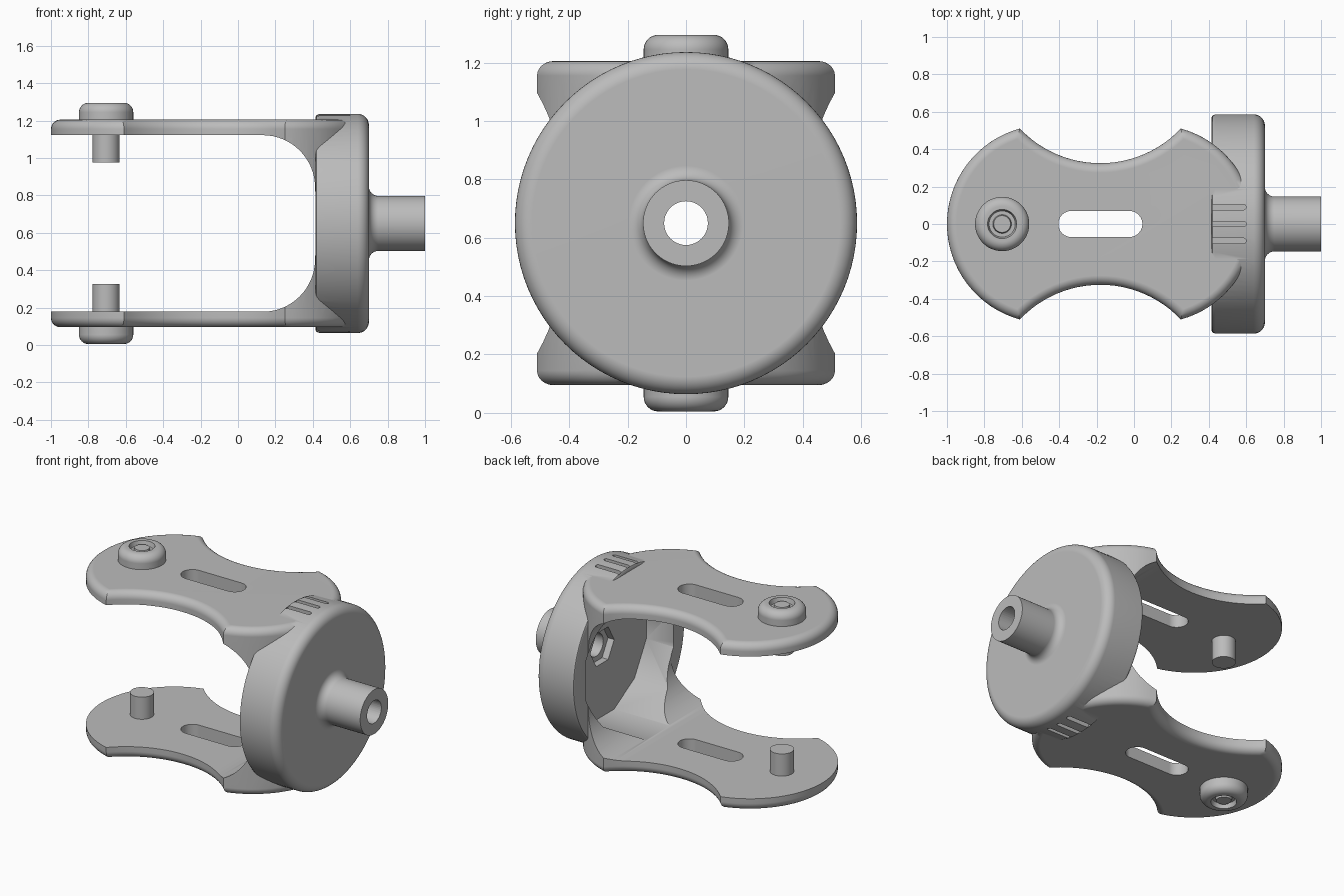
import bpy, bmesh
from math import pi, cos, sin, atan2, hypot
from mathutils import Matrix, Vector

cube = bpy.data.objects.get("Cube")
if cube:
    bpy.data.objects.remove(cube)

MID = 0.65            # height of the shaft axis
PIN_X = -0.705

grey = bpy.data.materials.new("light_grey")
grey.use_nodes = True
grey.diffuse_color = (0.5, 0.5, 0.5, 1)
grey.node_tree.nodes["Principled BSDF"].inputs["Base Color"].default_value = (0.5, 0.5, 0.5, 1)


def finish(bm, name):
    bmesh.ops.recalc_face_normals(bm, faces=bm.faces)
    me = bpy.data.meshes.new(name)
    bm.to_mesh(me)
    bm.free()
    me.materials.append(grey)
    ob = bpy.data.objects.new(name, me)
    bpy.context.collection.objects.link(ob)
    return ob


def arc(cx, cy, r, a0, a1, n):
    return [(cx + r * cos(a0 + (a1 - a0) * i / n), cy + r * sin(a0 + (a1 - a0) * i / n))
            for i in range(n + 1)]


def prism(name, pts, lo, hi, axis="z", bevel=0):
    """Extrude a 2D outline along an axis, optionally rounding its end rims."""
    put = {"z": lambda a, b, c: (a, b, c), "y": lambda a, b, c: (a, c, b),
           "x": lambda a, b, c: (c, a, b + MID)}[axis]
    bm = bmesh.new()
    ends = [[bm.verts.new(put(a, b, c)) for a, b in pts] for c in (lo, hi)]
    caps = [bm.faces.new(e) for e in ends]
    n = len(pts)
    for i in range(n):
        j = (i + 1) % n
        bm.faces.new((ends[0][i], ends[0][j], ends[1][j], ends[1][i]))
    bmesh.ops.recalc_face_normals(bm, faces=bm.faces)
    if bevel:
        bmesh.ops.bevel(bm, geom=[e for f in caps for e in f.edges], offset=bevel,
                        segments=6, profile=0.5, affect="EDGES")
    return finish(bm, name)


def lathe(name, profile, matrix, steps=80):
    """Spin (radius, height) points that start and end on the axis."""
    bm = bmesh.new()
    vs = [bm.verts.new((r, 0, h)) for r, h in profile]
    edges = [bm.edges.new(p) for p in zip(vs, vs[1:])]
    bmesh.ops.spin(bm, geom=vs + edges, cent=(0, 0, 0), axis=(0, 0, 1),
                   angle=2 * pi, steps=steps)
    bmesh.ops.remove_doubles(bm, verts=bm.verts, dist=1e-5)
    bm.transform(matrix)
    return finish(bm, name)


def combine(ob, other, op):
    mod = ob.modifiers.new(op, "BOOLEAN")
    mod.operation, mod.object, mod.solver = op, other, "EXACT"
    bpy.context.view_layer.objects.active = ob
    bpy.ops.object.modifier_apply(modifier=mod.name)
    bpy.data.objects.remove(other)


def smooth(ob):
    bpy.ops.object.select_all(action="DESELECT")
    ob.select_set(True)
    bpy.context.view_layer.objects.active = ob
    bpy.ops.object.shade_smooth_by_angle(angle=0.55)
    mod = ob.modifiers.new("weighted_normals", "WEIGHTED_NORMAL")
    mod.keep_sharp = True


def polygon(r, n, turn=0):
    return arc(0, 0, r, turn, turn + 2 * pi, n)[:-1]


# Fork outline in plan: two lobes joined by concave waists
WAIST = -0.18
lobe_c, lobe_r = 0.291, 0.529
tip = Vector((0.43, 0.51))
a_tip = atan2(tip.y, tip.x - lobe_c)
waist_c, waist_r = 0.917, 0.592
a_w = atan2(tip.y - waist_c, tip.x)
right = arc(lobe_c, 0, lobe_r, -a_tip, a_tip, 32)
top = arc(0, waist_c, waist_r, a_w, -pi - a_w, 24)[1:-1]
half = right + top
outline = [(WAIST + x, y) for x, y in half] + [(WAIST - x, -y) for x, y in half]
fork = prism("fork", outline, 0.095, 1.205, bevel=0.05)

# Open space between the arms, with rounded inner corners
r = 0.28
gap = ([(-1.5, 0.178)] + arc(0.412 - r, 0.178 + r, r, -pi / 2, 0, 16)
       + arc(0.412 - r, 1.122 - r, r, 0, pi / 2, 16) + [(-1.5, 1.122)])
combine(fork, prism("gap_cutter", gap, -1, 1, "y"), "DIFFERENCE")

# Round cup and shaft, turned about the x axis
to_x = Matrix.Translation((0, 0, MID)) @ Matrix.Rotation(pi / 2, 4, "Y")
cup = ([(0, 0.415), (0.57, 0.415), (0.58, 0.42), (0.586, 0.435)]
       + arc(0.526, 0.64, 0.06, 0, pi / 2, 8)
       + arc(0.197, 0.75, 0.05, -pi / 2, -pi, 8) + [(0.147, 1.0), (0, 1.0)])
combine(fork, lathe("cup", cup, to_x, 96), "UNION")

# Hollow of the cup, hexagonal nut seat and shaft hole
combine(fork, prism("hollow_cutter", polygon(0.478, 12, pi / 12), 0.0, 0.615, "x"), "DIFFERENCE")
combine(fork, prism("nut_seat_cutter", polygon(0.125, 6), 0.55, 0.66, "x"), "DIFFERENCE")
combine(fork, prism("hole_cutter", polygon(0.075, 40), 0.5, 1.2, "x"), "DIFFERENCE")

# Long slots through both arms
slot = arc(-0.025, 0, 0.07, -pi / 2, pi / 2, 12) + arc(-0.335, 0, 0.07, pi / 2, 3 * pi / 2, 12)
combine(fork, prism("slot_cutter", slot, -0.2, 1.5), "DIFFERENCE")

# Three grip grooves above and below the cup
for y in (-0.09, 0, 0.09):
    groove = [(0.42, y + 0.014), (0.42, y - 0.014)] + arc(0.586, y, 0.014, -pi / 2, pi / 2, 8)
    for lo, hi in ((1.165, 1.4), (-0.1, 0.135)):
        combine(fork, prism("groove_cutter", groove, lo, hi), "DIFFERENCE")
smooth(fork)

# Pins: rounded head with a ring groove outside, plain stub inside
pin = ([(0, 1.285), (0.045, 1.285), (0.05, 1.265), (0.07, 1.265), (0.078, 1.295)]
       + arc(0.095, 1.245, 0.05, pi / 2, 0, 8)
       + [(0.145, 1.18), (0.072, 1.18), (0.072, 0.975), (0, 0.975)])
for name, flip in (("upper_pin", 1), ("lower_pin", -1)):
    place = (Matrix.Translation((PIN_X, 0, MID)) @ Matrix.Scale(flip, 4, (0, 0, 1))
             @ Matrix.Translation((0, 0, -MID)))
    smooth(lathe(name, pin, place, 48))
